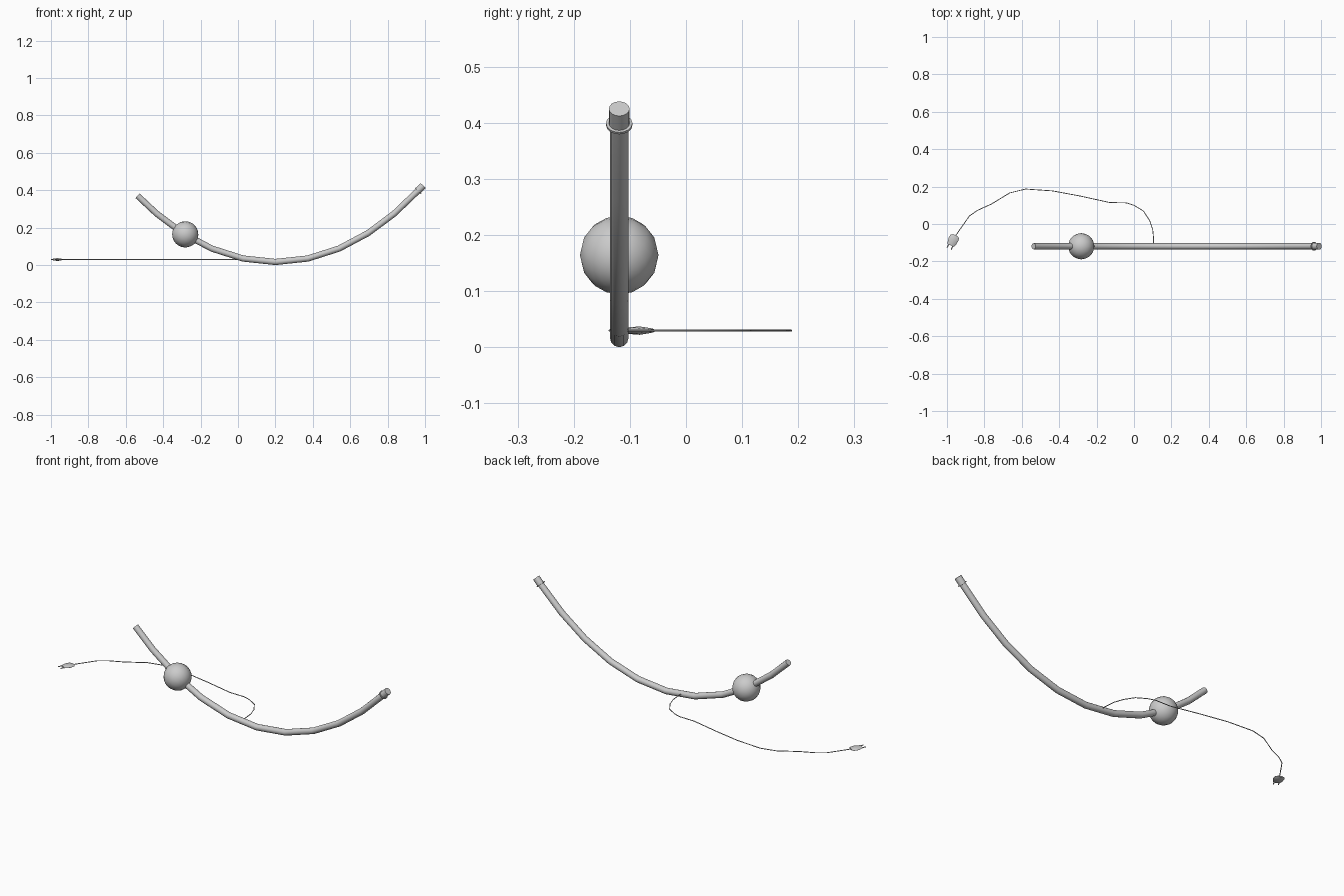
import bpy, bmesh, math
from mathutils import Vector

if "Cube" in bpy.data.objects:
    bpy.data.objects.remove(bpy.data.objects["Cube"])

Y = -0.119          # plane of the hanging tube
A = 0.82            # sag constant of the hanging curve
R = 0.0165          # tube radius


def smooth(ob, angle=35):
    bpy.ops.object.select_all(action='DESELECT')
    ob.select_set(True)
    bpy.context.view_layer.objects.active = ob
    bpy.ops.object.shade_smooth_by_angle(angle=math.radians(angle))


def sweep(name, points, radius, res):
    cu = bpy.data.curves.new(name, 'CURVE')
    cu.dimensions = '3D'
    cu.bevel_depth = radius
    cu.bevel_resolution = res
    cu.use_fill_caps = True
    sp = cu.splines.new('POLY')
    sp.points.add(len(points) - 1)
    for p, co in zip(sp.points, points):
        p.co = (*co, 1)
    ob = bpy.data.objects.new(name, cu)
    bpy.context.collection.objects.link(ob)
    bpy.ops.object.select_all(action='DESELECT')
    ob.select_set(True)
    bpy.context.view_layer.objects.active = ob
    bpy.ops.object.convert(target='MESH')
    ob = bpy.context.object
    ob.name = name
    smooth(ob)
    return ob


def loft(name, start, direction, rings, sides=12):
    """Rings of (distance, half width, half height) along a direction."""
    d = Vector(direction).normalized()
    side = d.cross(Vector((0, 0, 1))).normalized()
    up = side.cross(d)
    bm = bmesh.new()
    loops = []
    for t, w, h in rings:
        loops.append([bm.verts.new(Vector(start) + d * t
                      + side * w * math.cos(2 * math.pi * i / sides)
                      + up * h * math.sin(2 * math.pi * i / sides))
                      for i in range(sides)])
    for a, b in zip(loops, loops[1:]):
        for i in range(sides):
            j = (i + 1) % sides
            bm.faces.new((a[i], a[j], b[j], b[i]))
    bm.faces.new(loops[0])
    bm.faces.new(loops[-1])
    bmesh.ops.recalc_face_normals(bm, faces=bm.faces)
    me = bpy.data.meshes.new(name)
    bm.to_mesh(me)
    bm.free()
    ob = bpy.data.objects.new(name, me)
    bpy.context.collection.objects.link(ob)
    smooth(ob)
    return ob


def hang(s):
    """Point on the hanging curve at arc length s from its lowest point."""
    dx = A * math.asinh(s / A)
    return Vector((0.2 + dx, Y, R + A * (math.cosh(dx / A) - 1)))


# Curved tube
stops = [-0.84] + [0.175 * i for i in range(-4, 6)]
sweep("curved_tube", [hang(s) for s in stops], R, 4)

# End flange and cap
end = hang(0.875)
axis = Vector((0.7, 0, 0.714))
loft("end_flange", end, axis, [(0.0, 0.0235, 0.0235), (0.005, 0.0235, 0.0235)], 16)
loft("end_cap", end, axis, [(0.0, 0.0185, 0.0185), (0.041, 0.0185, 0.0185)], 16)

# Round bead threaded on the tube
bpy.ops.mesh.primitive_uv_sphere_add(segments=16, ring_count=12, radius=0.07,
                                     location=(-0.282, Y, 0.164),
                                     rotation=(0, math.radians(-58), 0))
bead = bpy.context.object
bead.name = "bead"
smooth(bead, 50)

# Power cord lying level behind the tube
cord = [(0.105, -0.119), (0.105, -0.08), (0.1, -0.03), (0.083, 0.02), (0.05, 0.07),
        (0, 0.1), (-0.04, 0.113), (-0.13, 0.115), (-0.29, 0.15), (-0.435, 0.177),
        (-0.58, 0.187), (-0.665, 0.166), (-0.762, 0.107), (-0.837, 0.073),
        (-0.88, 0.043), (-0.955, -0.064)]
sweep("cord", [(x, y, 0.0295) for x, y in cord], 0.0022, 1)

# Flat plug with two pins
d = Vector((-0.42, -0.91, 0)).normalized()
p = Vector((-0.955, -0.06, 0.0295))
loft("plug_body", p, d, [(0, 0.014, 0.003), (0.008, 0.025, 0.005), (0.025, 0.027, 0.0075),
                         (0.045, 0.024, 0.006), (0.06, 0.018, 0.004)], 8)
side = d.cross(Vector((0, 0, 1)))
for k, name in ((-1, "plug_pin_left"), (1, "plug_pin_right")):
    loft(name, p + d * 0.055 + side * 0.012 * k, d,
         [(0, 0.003, 0.0022), (0.024, 0.003, 0.0022)], 6)
